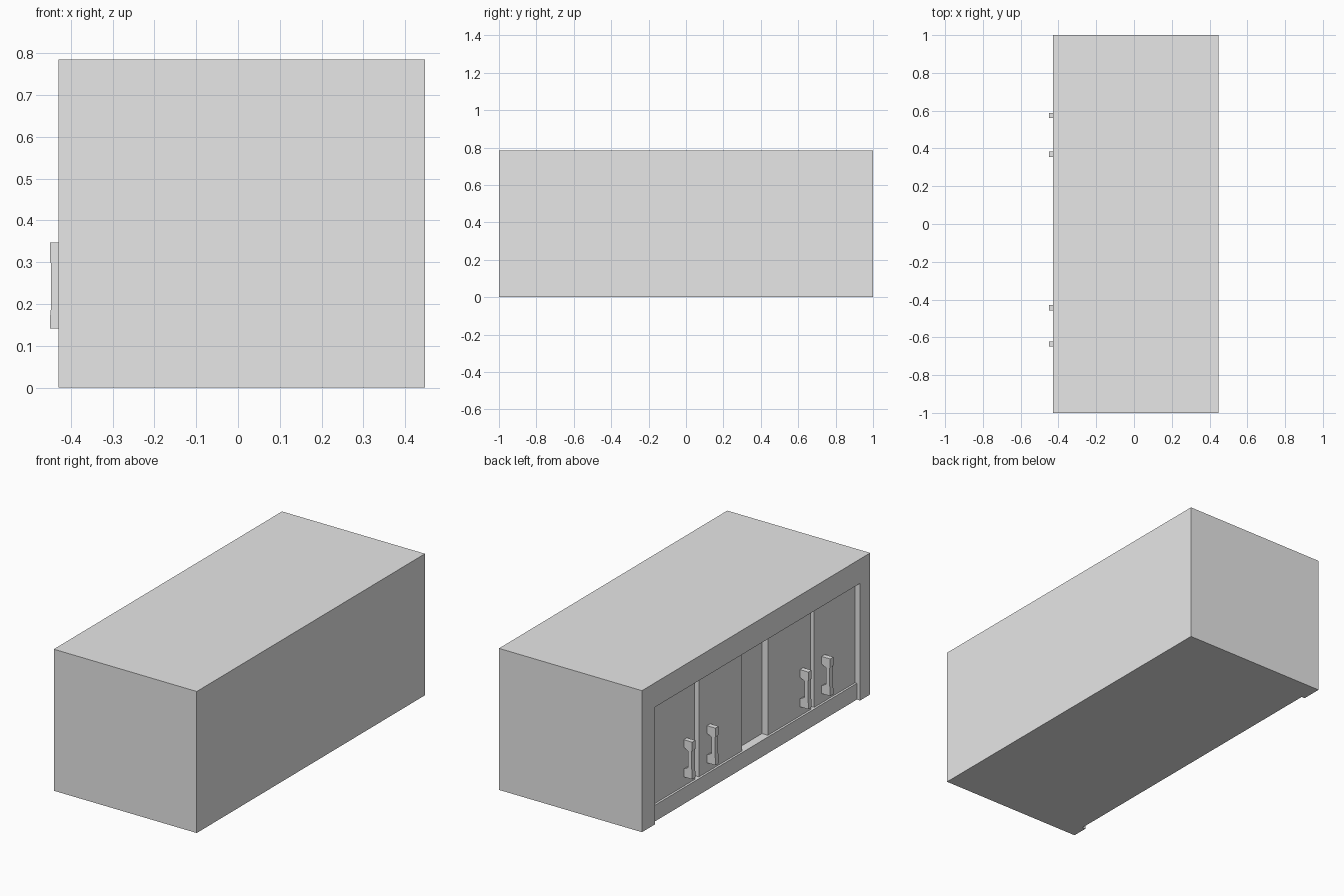
import bpy

cube = bpy.data.objects.get("Cube")
if cube:
    bpy.data.objects.remove(cube, do_unlink=True)

grey = bpy.data.materials.new("plain_grey")
grey.use_nodes = True
grey.diffuse_color = (0.8, 0.8, 0.8, 1)
grey.node_tree.nodes["Principled BSDF"].inputs["Base Color"].default_value = (0.8, 0.8, 0.8, 1)


def prism(name, outline, y0, y1):
    """Extrude an (x, z) outline along y."""
    n = len(outline)
    verts = [(x, y, z) for y in (y0, y1) for x, z in outline]
    faces = [tuple(range(n)), tuple(reversed(range(n, 2 * n)))]
    faces += [((i + 1) % n, i, i + n, (i + 1) % n + n) for i in range(n)]
    mesh = bpy.data.meshes.new(name)
    mesh.from_pydata(verts, [], faces)
    mesh.materials.append(grey)
    obj = bpy.data.objects.new(name, mesh)
    bpy.context.collection.objects.link(obj)
    return obj


def box(name, x, y, z):
    return prism(name, [(x[0], z[0]), (x[1], z[0]), (x[1], z[1]), (x[0], z[1])], *y)


FRONT, BACK, HEIGHT = -0.43, 0.447, 0.785
OPEN_Y = (-0.912, 0.886)
OPEN_Z = (0.09, 0.65)
RAIL_X, DOOR_X, PANEL_X = -0.41, -0.398, -0.362

# Cabinet body with a door recess and a set-back bottom rail
body = box("cabinet_body", (FRONT, BACK), (-1, 1), (0, HEIGHT))
cutters = [
    box("door_recess_cutter", (-0.6, PANEL_X), OPEN_Y, OPEN_Z),
    box("bottom_rail_cutter", (-0.6, RAIL_X), OPEN_Y, (-0.1, 0.3)),
]
for cutter in cutters:
    cutter.hide_render = True
    mod = body.modifiers.new(cutter.name, "BOOLEAN")
    mod.operation = "DIFFERENCE"
    mod.solver = "EXACT"
    mod.object = cutter
bpy.context.view_layer.update()
graph = bpy.context.evaluated_depsgraph_get()
cut_mesh = bpy.data.meshes.new_from_object(body.evaluated_get(graph))
body.modifiers.clear()
body.data = cut_mesh
for cutter in cutters:
    bpy.data.objects.remove(cutter, do_unlink=True)

# Two pairs of doors, a bare panel between the pairs
doors = [(0.49, OPEN_Y[1]), (0.078, 0.455), (-0.525, -0.149), (OPEN_Y[0], -0.555)]
for i, span in enumerate(doors, 1):
    box(f"door_{i}", (DOOR_X, PANEL_X), span, OPEN_Z)

# Bracket handles with thicker ends
handle = [
    (DOOR_X, 0.141), (-0.45, 0.141), (-0.45, 0.165), (-0.447, 0.196),
    (-0.447, 0.297), (-0.45, 0.3), (-0.45, 0.347), (DOOR_X, 0.347),
    (DOOR_X, 0.305), (-0.425, 0.29), (-0.425, 0.2), (DOOR_X, 0.185),
]
for i, y in enumerate((0.574, 0.37, -0.444, -0.635), 1):
    prism(f"handle_{i}", handle, y - 0.014, y + 0.014)
